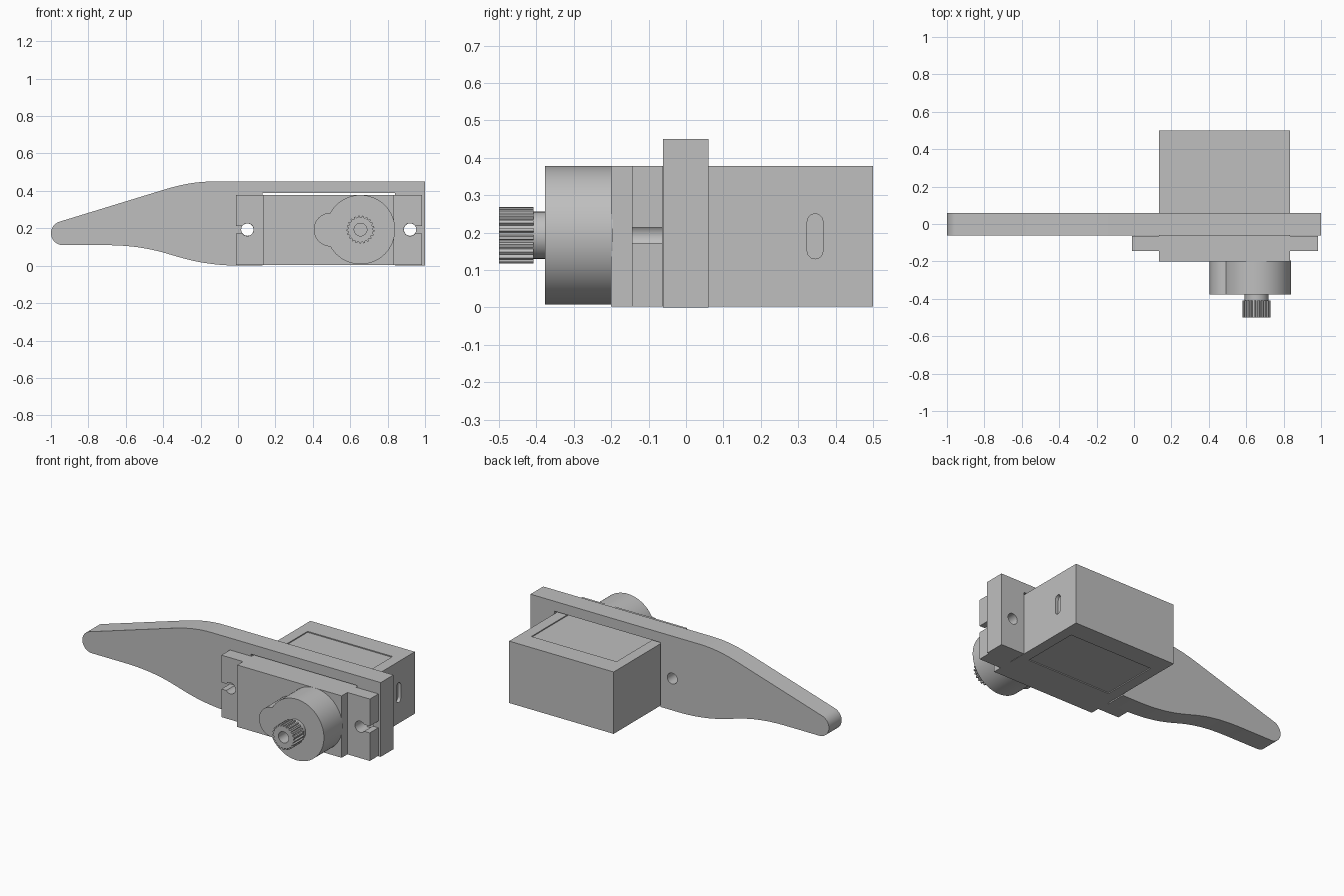
import bpy, bmesh, math
from mathutils import Vector
from mathutils.geometry import interpolate_bezier

if "Cube" in bpy.data.objects:
    bpy.data.objects.remove(bpy.data.objects["Cube"], do_unlink=True)

grey = bpy.data.materials.new("plain grey")
grey.use_nodes = True
grey.diffuse_color = (0.52, 0.52, 0.52, 1)
grey.node_tree.nodes["Principled BSDF"].inputs["Base Color"].default_value = grey.diffuse_color

MID_Z = 0.193          # height of the shaft and screw holes
SHAFT_X = 0.655
HOLES = ((0.05, -1), (0.92, 1))   # screw hole x and the side its slot opens to


def prism(name, pts, lo, hi, axis="Y"):
    """Extrude a 2D outline between lo and hi along an axis."""
    place = {"X": lambda a, b, h: (h, a, b),
             "Y": lambda a, b, h: (a, h, b),
             "Z": lambda a, b, h: (a, b, h)}[axis]
    bm = bmesh.new()
    face = bm.faces.new([bm.verts.new(place(a, b, lo)) for a, b in pts])
    moved = bmesh.ops.extrude_face_region(bm, geom=[face])["geom"]
    bmesh.ops.translate(bm, vec=place(0, 0, hi - lo),
                        verts=[v for v in moved if isinstance(v, bmesh.types.BMVert)])
    bmesh.ops.recalc_face_normals(bm, faces=bm.faces)
    mesh = bpy.data.meshes.new(name)
    bm.to_mesh(mesh)
    bm.free()
    mesh.materials.append(grey)
    ob = bpy.data.objects.new(name, mesh)
    bpy.context.scene.collection.objects.link(ob)
    return ob


def arc(cx, cy, r, start, end, n):
    """Points along an arc, angles in degrees."""
    return [(cx + r * math.cos(math.radians(start + (end - start) * i / n)),
             cy + r * math.sin(math.radians(start + (end - start) * i / n)))
            for i in range(n + 1)]


def circle(cx, cy, r, n=32):
    return arc(cx, cy, r, 0, 360, n)[:-1]


def rect(a0, a1, b0, b1):
    return [(a0, b0), (a1, b0), (a1, b1), (a0, b1)]


def bezier(*p):
    return [(v.x, v.y) for v in interpolate_bezier(*[Vector(q) for q in p], 14)]


def cut(ob, cutters):
    """Subtract cutters from an object and remove them."""
    for c in cutters:
        mod = ob.modifiers.new("cut", "BOOLEAN")
        mod.operation, mod.object, mod.solver = "DIFFERENCE", c, "EXACT"
    bpy.context.view_layer.update()
    mesh = bpy.data.meshes.new_from_object(
        ob.evaluated_get(bpy.context.evaluated_depsgraph_get()))
    ob.modifiers.clear()
    ob.data = mesh
    for c in cutters:
        bpy.data.objects.remove(c, do_unlink=True)


# Arm plate: rounded tip, swept edges, notch for the motor case
outline = arc(-0.936, 0.174, 0.064, 270, 107, 18)
outline += bezier((-0.41, 0.402), (-0.31, 0.433), (-0.23, 0.45), (-0.13, 0.45))
outline += [(1, 0.45), (1, 0), (0.84, 0), (0.84, 0.39), (0.13, 0.39), (0.13, 0)]
outline += bezier((0, 0), (-0.18, 0.003), (-0.28, 0.035), (-0.38, 0.065))
outline += bezier((-0.38, 0.065), (-0.5, 0.1), (-0.6, 0.11), (-0.72, 0.11))[1:]
arm = prism("arm_plate", outline, -0.062, 0.06)
cut(arm, [prism("hole_cutter", circle(x, MID_Z, 0.033), -0.2, 0.2) for x, _ in HOLES])

# Motor case with its two mounting ears
case = prism("motor_case", [
    (0.135, 0.5), (0.135, -0.063), (-0.01, -0.063), (-0.01, -0.145),
    (0.135, -0.145), (0.135, -0.2), (0.835, -0.2), (0.835, -0.145),
    (0.985, -0.145), (0.985, -0.063), (0.835, -0.063), (0.835, 0.5)], 0.003, 0.378, "Z")

# Keyhole slots in the ears
cutters = []
for x, side in HOLES:
    key = arc(0, 0, 0.034, 37, 323, 24) + [(0.12, -0.02), (0.12, 0.02)]
    cutters.append(prism("slot_cutter", [(x + side * a, MID_Z + b) for a, b in key],
                         -0.16, -0.05))
# Shallow label panels above and below, and the cable slot on the end
for lo, hi in ((0.372, 0.4), (-0.02, 0.009)):
    cutters.append(prism("panel_cutter", rect(0.2, 0.77, 0.02, 0.38), lo, hi, "Z"))
oval = arc(0.345, 0.229, 0.021, 0, 180, 12) + arc(0.345, 0.151, 0.021, 180, 360, 12)
cutters.append(prism("cable_cutter", oval, 0.815, 0.86, "X"))
cut(case, cutters)

# Gear housing: a large round boss merged with a small one
housing = prism("gear_housing",
                arc(SHAFT_X, MID_Z, 0.185, -151, 151, 56)
                + arc(0.495, MID_Z, 0.09, 92, 268, 24), -0.377, -0.195)

# Output shaft: plain neck and splined head with a screw hole
neck = prism("shaft_neck", circle(SHAFT_X, MID_Z, 0.063, 40), -0.412, -0.37)
TEETH = 21
spline = []
for i in range(TEETH):
    for step, r in ((0, 0.066), (0.35, 0.066), (0.5, 0.075), (0.85, 0.075)):
        a = 2 * math.pi * (i + step) / TEETH
        spline.append((SHAFT_X + r * math.cos(a), MID_Z + r * math.sin(a)))
head = prism("splined_head", spline, -0.5, -0.408)
cut(head, [prism("screw_cutter", circle(SHAFT_X, MID_Z, 0.034), -0.6, -0.42)])

# Smooth the round walls and keep the edges crisp
bpy.ops.object.select_all(action="DESELECT")
for ob in (arm, case, housing, neck, head):
    ob.select_set(True)
bpy.context.view_layer.objects.active = arm
bpy.ops.object.shade_smooth_by_angle(angle=math.radians(25))
